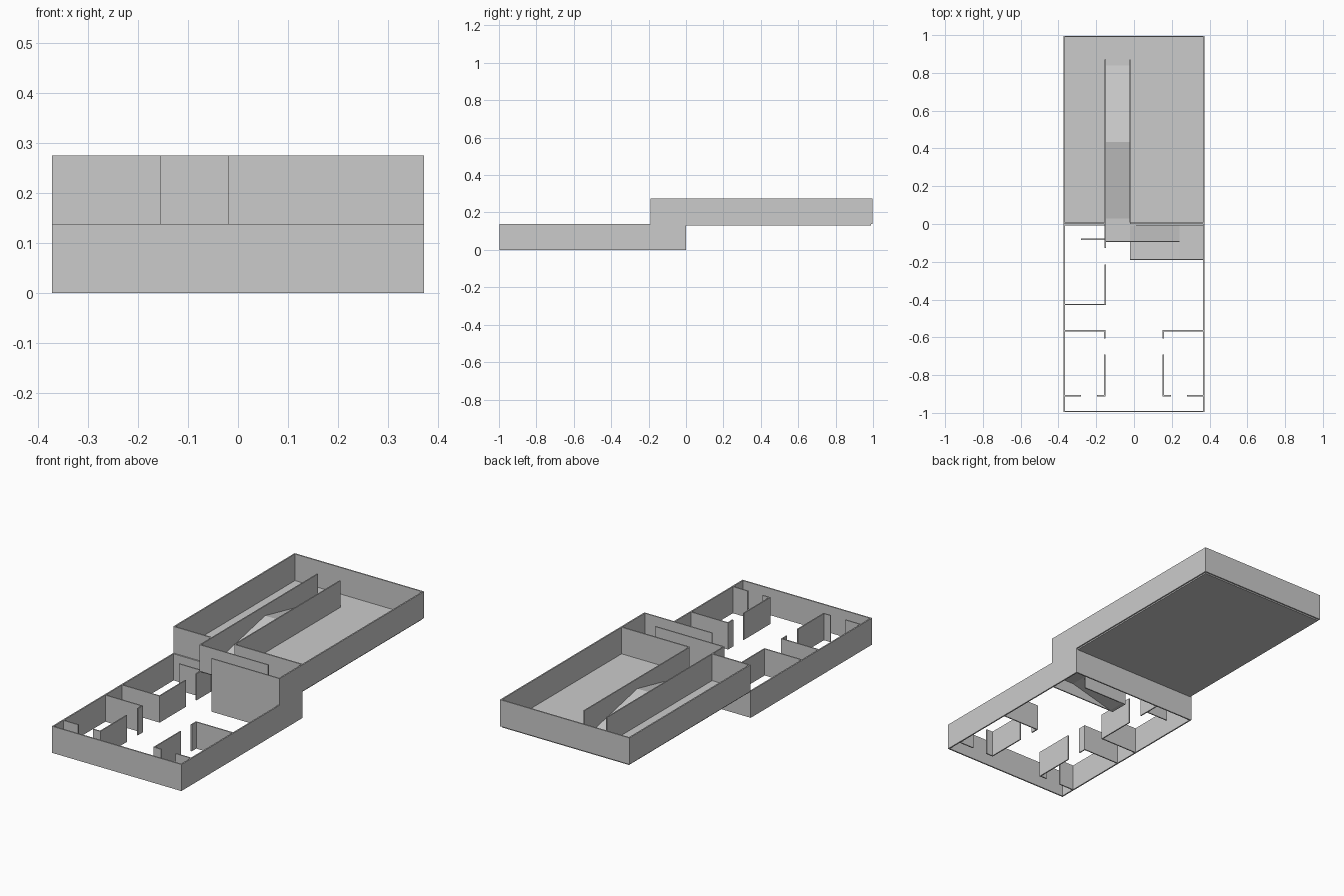
import bpy

if "Cube" in bpy.data.objects:
    bpy.data.objects.remove(bpy.data.objects["Cube"])

H = 0.138          # storey height
TOP = 2 * H
T = 0.007          # outer wall thickness
P = 0.006          # partition thickness
W = 0.372          # half width of the building


def prism(name, profile, axis, a, b):
    """Extrude a closed profile in (horizontal, z) along x or y from a to b."""
    def place(h, z, d):
        return (d, h, z) if axis == 'x' else (h, d, z)
    n = len(profile)
    verts = [place(h, z, a) for h, z in profile] + [place(h, z, b) for h, z in profile]
    faces = [tuple(range(n))[::-1], tuple(range(n, 2 * n))]
    faces += [(i, (i + 1) % n, (i + 1) % n + n, i + n) for i in range(n)]
    if axis == 'y':
        faces = [f[::-1] for f in faces]
    mesh = bpy.data.meshes.new(name)
    mesh.from_pydata(verts, [], faces)
    obj = bpy.data.objects.new(name, mesh)
    bpy.context.collection.objects.link(obj)
    return obj


def box(name, x0, x1, y0, y1, z0, z1):
    return prism(name, [(y0, z0), (y1, z0), (y1, z1), (y0, z1)], 'x', x0, x1)


def wall_x(name, x0, x1, y, z0=0, z1=H, t=P):
    return box(name, x0, x1, y - t / 2, y + t / 2, z0, z1)


def wall_y(name, x, y0, y1, z0=0, z1=H, t=P):
    return box(name, x - t / 2, x + t / 2, y0, y1, z0, z1)


h = T / 2
I = W - T          # inner face of the side walls

# Lower storey shell
for s, side in ((-1, "left"), (1, "right")):
    wall_y(f"lower_{side}_wall", s * (W - h), -0.996, 0, t=T)
    wall_y(f"upper_{side}_wall", s * (W - h), 0, 0.996, H, TOP, T)
wall_x("lower_front_wall", -I, I, -0.996 + h, t=T)
wall_x("lower_back_wall", -I, I, -h, t=T)

# Front rooms, mirrored left and right
for s, side in ((-1, "left"), (1, "right")):
    def span(name, a, b, y):
        wall_x(f"{side}_{name}", min(s * a, s * b), max(s * a, s * b), y)
    span("room_back_wall", 0.152, I, -0.565)
    span("room_front_wall_outer", 0.28, I, -0.909)
    span("room_front_wall_inner", 0.158, 0.195, -0.909)
    wall_y(f"{side}_room_side_stub", s * 0.155, -0.605, -0.568)
    wall_y(f"{side}_room_side_wall", s * 0.155, -0.912, -0.692)

# Lower left room
wall_x("left_back_room_front_wall", -I, -0.149, -0.427)
wall_y("left_back_room_side_wall", -0.152, -0.424, -0.215)
wall_y("left_back_room_side_stub", -0.152, -0.128, -T)
wall_x("left_back_room_partition", -0.28, -0.155, -0.081)

# Upper floor, back wall and front walls
box("upper_floor", -I, I, 0, 0.989, H - 0.007, H)
wall_x("upper_back_wall", -I, I, 0.996 - h, H, TOP, T)
wall_x("upper_front_wall_left", -I, -0.155, h, H, TOP, T)
wall_x("upper_front_wall_right", -0.02, I, h, H, TOP, T)

# Upper corridor walls
wall_y("corridor_left_wall", -0.152, -0.096, 0.87, H, TOP)
wall_y("corridor_right_wall", -0.022, T, 0.87, H, TOP)

# Stairwell enclosure
wall_y("stairwell_right_wall", W - h, -0.19, 0, H, TOP, T)
wall_x("stairwell_front_wall", -0.02, I, -0.187, 0, TOP)
wall_x("stairwell_divider", -0.02, 0.24, -0.093, 0, TOP)
wall_x("stairwell_entry_wall", -0.149, -0.02, -0.093, H, TOP)

# Half-turn stair ramps and landings
k = 0.006
prism("lower_flight", [(-0.02, 0), (0, 0), (0.24, H / 2 - k), (0.24, H / 2)], 'y', -0.184, -0.096)
prism("upper_flight", [(-0.02, H - k), (0.24, H / 2 - k), (0.24, H / 2), (-0.02, H)], 'y', -0.09, -T)
box("half_landing", 0.24, I, -0.184, -T, H / 2 - k, H / 2)
box("upper_landing", -0.149, -0.02, -0.09, 0, H - k, H)

# Double ramp in the upper corridor
prism("corridor_ramp", [(0.03, H), (0.84, H), (0.435, 0.225)], 'x', -0.149, -0.025)
